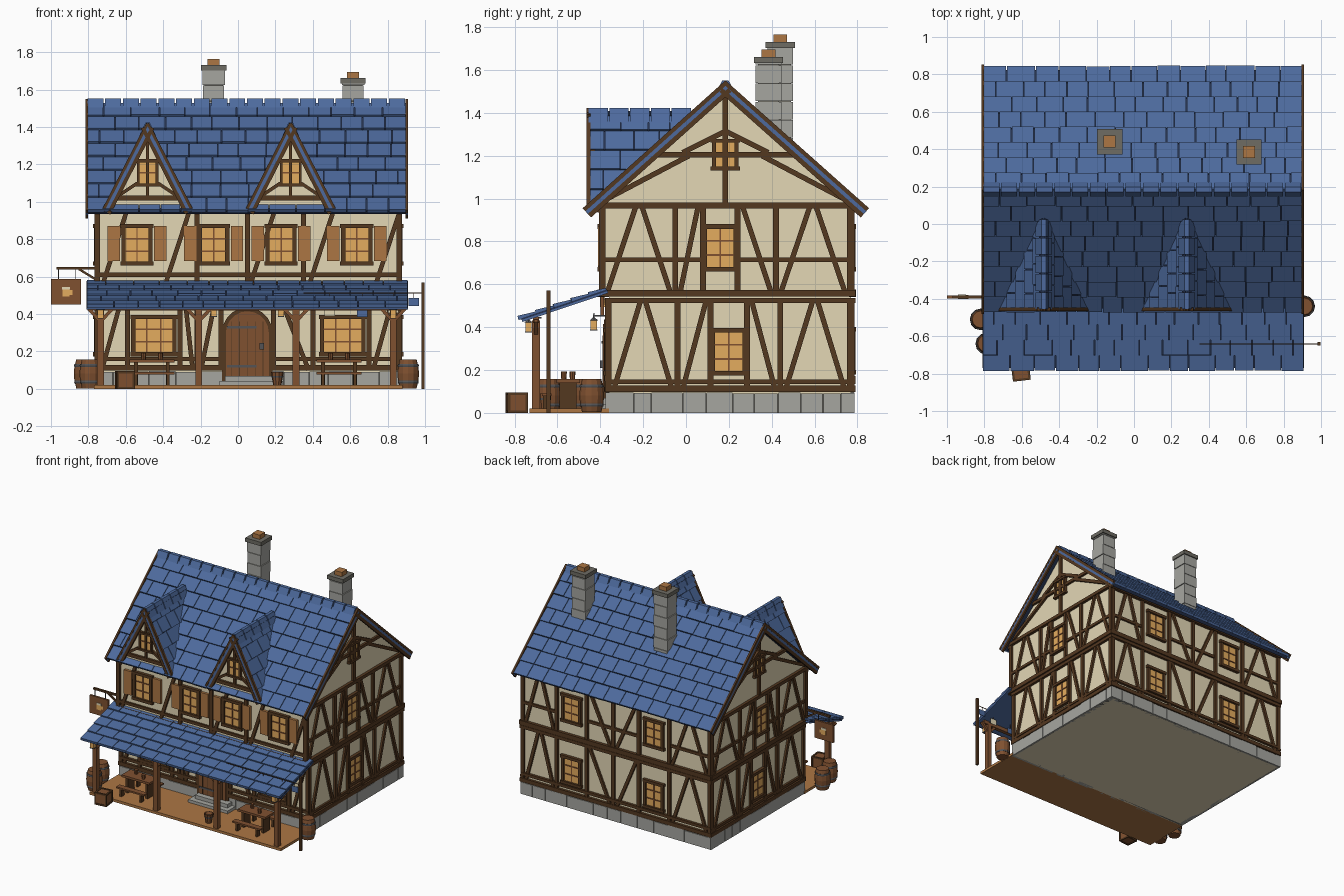
import bpy, bmesh, math, random
from mathutils import Matrix, Vector

if "Cube" in bpy.data.objects:
    bpy.data.objects.remove(bpy.data.objects["Cube"])

random.seed(4)
COLOURS = {"slate_blue": (77, 106, 157), "slate_gap": (38, 50, 78), "plaster": (227, 215, 181),
           "dark_timber": (84, 56, 32), "brown_wood": (128, 81, 48), "light_wood": (172, 118, 68),
           "amber_glass": (228, 172, 94), "light_stone": (166, 166, 160), "dark_stone": (110, 108, 100),
           "iron": (84, 84, 86)}
MATS, PARTS = {}, {}
for key, rgb in COLOURS.items():
    m = MATS[key] = bpy.data.materials.new(key)
    m.diffuse_color = [((c / 255 + .055) / 1.055) ** 2.4 for c in rgb] + [1]
    m.use_nodes = True
    m.node_tree.nodes["Principled BSDF"].inputs["Base Color"].default_value = m.diffuse_color
KEYS = list(COLOURS)


def part(name):
    return PARTS.setdefault(name, bmesh.new())


def frame(o, u, v, n):
    """Matrix with local axes u, v and outward n"""
    m = Matrix((Vector(u).normalized(), Vector(v).normalized(), Vector(n).normalized())).transposed().to_4x4()
    m.translation = o
    return m


def box(name, mat, lo, hi, M=Matrix()):
    lo, hi = Vector(lo), Vector(hi)
    bm = part(name)
    T = M @ Matrix.Translation((lo + hi) / 2) @ Matrix.Diagonal((*(hi - lo), 1))
    vs = bmesh.ops.create_cube(bm, size=1, matrix=T)["verts"]
    for f in {f for v in vs for f in v.link_faces}:
        f.material_index = KEYS.index(mat)


def bar(name, mat, M, a, b, w=.024, n0=-.01, n1=.017):
    """Straight beam on a wall from a to b in (u, v)"""
    a, b = Vector(a), Vector(b)
    d = b - a
    R = M @ Matrix.Translation((a.x, a.y, 0)) @ Matrix.Rotation(math.atan2(d.y, d.x), 4, 'Z')
    box(name, mat, (0, -w / 2, n0), (d.length, w / 2, n1), R)


def prism(name, mat, pts, M, n0, n1):
    bm = part(name)
    rings = [[bm.verts.new(M @ Vector((u, v, n))) for u, v in pts] for n in (n0, n1)]
    k = len(pts)
    fs = [bm.faces.new(r) for r in rings]
    fs += [bm.faces.new((rings[0][i], rings[0][(i + 1) % k], rings[1][(i + 1) % k], rings[1][i])) for i in range(k)]
    for f in fs:
        f.material_index = KEYS.index(mat)


def lathe(name, mat, prof, loc, n=12):
    bm = part(name)
    rings = [[bm.verts.new((loc[0] + r * math.cos(2 * math.pi * i / n), loc[1] + r * math.sin(2 * math.pi * i / n),
                            loc[2] + z)) for i in range(n)] for r, z in prof]
    fs = [bm.faces.new(rings[0]), bm.faces.new(rings[-1])]
    for a, b in zip(rings, rings[1:]):
        fs += [bm.faces.new((a[i], a[(i + 1) % n], b[(i + 1) % n], b[i])) for i in range(n)]
    for f in fs:
        f.material_index = KEYS.index(mat)


def tiles(name, M, start, end, length, rows, width=.13):
    """Rows of overlapping slates; end(v) gives the row end"""
    h = length / rows
    for r in range(rows):
        u, stop = start, end((r + .6) * h)
        first = True
        while u < stop - .01:
            w = width * random.uniform(.8, 1.2) * (.55 if first and r % 2 else 1)
            e = stop if stop - u - w < .04 else u + w
            T = M @ Matrix.Translation((0, r * h, 0)) @ Matrix.Rotation(-.09, 4, 'X')
            drop = random.uniform(0, .004)
            box(name, "slate_blue", (u + .002, -drop, -.008), (e - .002, h - .004, .012), T)
            u, first = e, False


# Wall frames: u along the wall, v up, n outward
X0, X1, YF, YB, RY, RZ = -.75, .86, -.36, .77, .184, 1.53
FRONT = frame((0, YF, 0), (1, 0, 0), (0, 0, 1), (0, -1, 0))
FRONT2 = frame((0, -.39, 0), (1, 0, 0), (0, 0, 1), (0, -1, 0))
BACK = frame((0, YB, 0), (1, 0, 0), (0, 0, 1), (0, 1, 0))
RIGHT = frame((X1, 0, 0), (0, 1, 0), (0, 0, 1), (1, 0, 0))
LEFT = frame((X0, 0, 0), (0, 1, 0), (0, 0, 1), (-1, 0, 0))

# Plaster body, with attic and jettied upper storey
prism("walls", "plaster", [(YF, 0), (YB, 0), (YB, .97), (RY, 1.49), (-.39, .97), (-.39, .54), (YF, .54)],
      RIGHT, 0, X0 - X1)

# Stone foundation
for M, a, b in ((FRONT, X0, X1), (BACK, X0, X1), (LEFT, YF, YB), (RIGHT, YF, YB)):
    box("foundation", "dark_stone", (a - .005, 0, -.02), (b + .005, .09, .005), M)
    u = a - .015
    while u < b:
        e = min(u + random.uniform(.08, .15), b + .015)
        box("foundation", "light_stone", (u + .0015, 0, -.02), (e - .0015, random.uniform(.09, .096), .016), M)
        u = e


def window(M, u, v, w, h, cols=2, rows=3, fr=.022):
    box("window_glass", "amber_glass", (u - w / 2, v - h / 2, -.01), (u + w / 2, v + h / 2, .008), M)
    for s in (-1, 1):
        bar("window_frames", "dark_timber", M, (u + s * w / 2, v - h / 2), (u + s * w / 2, v + h / 2), fr, -.01, .02)
        bar("window_frames", "dark_timber", M, (u - w / 2 - .016, v + s * h / 2), (u + w / 2 + .016, v + s * h / 2),
            fr, -.01, .024)
    for i in range(1, cols):
        x = u - w / 2 + w * i / cols
        bar("window_frames", "brown_wood", M, (x, v - h / 2), (x, v + h / 2), .008, 0, .013)
    for i in range(1, rows):
        y = v - h / 2 + h * i / rows
        bar("window_frames", "brown_wood", M, (u - w / 2, y), (u + w / 2, y), .008, 0, .013)


def framing(M, posts, kinds, v0, v1, rails=()):
    """Posts with braces between: A = pair, / and \\ = single, W = window without rail"""
    t = ("timber_frame", "dark_timber", M)
    for p in posts:
        bar(*t, (p, v0), (p, v1), .027)
    for a, b, k in zip(posts, posts[1:], kinds):
        for v in rails if k != "W" else ():
            bar(*t, (a, v), (b, v), .022, -.01, .014)
        a, b, m = a + .022, b - .022, (a + b) / 2
        if k == "A":
            bar(*t, (a, v0), (m - .012, v1), .024, -.01, .015)
            bar(*t, (b, v0), (m + .012, v1), .024, -.01, .015)
        elif k == "/":
            bar(*t, (a, v0), (b, v1), .024, -.01, .015)
        elif k == "\\":
            bar(*t, (b, v0), (a, v1), .024, -.01, .015)


# Gable ends
for M in (LEFT, RIGHT):
    framing(M, (-.362, -.04, .115, .285, .44, .765), "A/W\\A", .1, .52)
    framing(M, (-.39, -.05, .08, .24, .42, .765), "A/W\\A", .56, .97, (.715,))
    window(M, .2, .285, .15, .2)
    window(M, .16, .77, .145, .2)
    for v, w, n in ((.112, .03, .02), (.145, .02, .016), (.525, .024, .02), (.558, .032, .026), (.968, .026, .022)):
        bar("timber_frame", "dark_timber", M, (-.405, v) if v > .53 else (-.378, v), (.79, v), w, -.01, n)
    bar("timber_frame", "dark_timber", M, (RY, .97), (RY, 1.48), .026)
    bar("timber_frame", "dark_timber", M, (-.14, 1.205), (.508, 1.205), .024)
    for s in (-1, 1):
        bar("timber_frame", "dark_timber", M, (RY + s * .55, 1.0), (RY + s * .17, 1.2), .024)
        bar("timber_frame", "dark_timber", M, (RY + s * .2, 1.215), (RY, 1.315), .024)
    window(M, RY, 1.205, .105, .13, 2, 2, .018)

# Back wall
for v0, v1, rails in ((.1, .52, ()), (.56, .96, (.715,))):
    framing(BACK, (X0, -.4, -.14, .08, .31, .57, X1), "AW\\/WA", v0, v1, rails)
    for u in (-.27, .44):
        window(BACK, u, v0 + (.19 if v0 < .3 else .21), .15, .2)
for M in (BACK, FRONT):
    for v, w in ((.112, .03), (.16, .022), (.525, .024)):
        for a, b in (((X0, -.09), (.19, X1)) if M is FRONT and v < .5 else ((X0, X1),)):
            bar("timber_frame", "dark_timber", M, (a - .01, v), (b + .01, v), w, -.01, .02)
for M in (BACK, FRONT2):
    for v, w in ((.558, .034), (.95, .03)):
        bar("timber_frame", "dark_timber", M, (X0 - .018, v), (X1 + .018, v), w, -.01, .024)

# Front wall
framing(FRONT, (X0, -.59, -.31, -.22, -.09, .19, .4, .7, X1), "/W\\/W\\W/", .1, .52)
framing(FRONT2, (X0, -.22, .05, .35, X1), "    ", .56, .96, (.61,))
for a in (-.72, -.385, .07, .385, .74):
    bar("timber_frame", "dark_timber", FRONT2, (a, .57), (a + .125, .95), .024, -.01, .015)
for u in (-.45, .56):
    window(FRONT, u, .285, .22, .2, 3, 3)
for u in (-.54, -.13, .23, .635):
    window(FRONT2, u, .77, .145, .2)
    for s in (-1, 1):
        c = u + s * .125
        box("shutters", "light_wood", (c - .033, .685, 0), (c + .033, .87, .02), FRONT2)

# Arched door with hinges and step
def arch(r, top):
    return [(.05 - r, .03), (.05 + r, .03)] + [(.05 + r * math.cos(i * math.pi / 10),
                                                top + r * math.sin(i * math.pi / 10)) for i in range(11)]
prism("door_frame", "dark_timber", arch(.135, .30), FRONT, -.01, .022)
prism("door", "brown_wood", arch(.115, .30), FRONT, 0, .028)
for i in range(-2, 3):
    bar("door", "dark_timber", FRONT, (.05 + i * .042, .03), (.05 + i * .042, .36), .004, 0, .03)
for v in (.12, .33):
    bar("door_ironwork", "iron", FRONT, (-.06, v), (.1, v), .013, 0, .034)
box("door_ironwork", "iron", (.115, .21, .02), (.14, .245, .042), FRONT)
box("door_step", "light_stone", (-.1, -.47, .01), (.24, -.37, .042))
box("door_step", "light_stone", (-.07, -.43, .042), (.21, -.37, .07))

# Main roof: slab, slates, bargeboards, ridge caps
RX0, RX1 = -.815, .91
for s, eave in ((1, -.464), (-1, .836)):
    o = Vector((0, eave, .95))
    up = Vector((0, RY, RZ)) - o
    M = frame(o, (1, 0, 0), up, Vector((1, 0, 0)).cross(up) * s)
    L = up.length
    box("main_roof", "slate_gap", (RX0 + .012, .01, -.03), (RX1 - .012, L, -.006), M)
    tiles("main_roof", M, RX0 + .012, lambda v: RX1 - .012, L, 8, .13)
    for x in (RX0, RX1 - .014):
        box("bargeboards", "dark_timber", (x, -.01, -.042), (x + .014, L, -.02), M)
        box("bargeboards", "slate_blue", (x + .001, -.01, -.02), (x + .013, L, -.003), M)
        box("bargeboards", "dark_timber", (x, -.01, -.003), (x + .014, L + .012, .016), M)
for i in range(18):
    x = RX0 + .01 + i * .0948
    prism("ridge_caps", "slate_blue", [(RY - .04, 1.505), (RY, 1.532), (RY + .04, 1.505), (RY + .014, 1.552),
                                       (RY - .014, 1.552)], frame((x, 0, 0), (0, 1, 0), (0, 0, 1), (1, 0, 0)), 0, .085)

# Dormers
DF = frame((0, -.435, 0), (1, 0, 0), (0, 0, 1), (0, -1, 0))
HW, DZ, DA = .235, .95, 1.41
for c in (-.483, .282):
    prism("dormer_walls", "plaster", [(c - HW + .02, DZ), (c + HW - .02, DZ), (c, DA - .04)], DF, 0, -.47)
    window(DF, c, 1.155, .1, .13, 2, 2, .014)
    t = ("dormer_timber", "dark_timber", DF)
    bar(*t, (c - .19, 1.02), (c + .19, 1.02), .026)
    bar(*t, (c - .1, 1.22), (c + .1, 1.22), .018)
    bar(*t, (c, 1.02), (c, 1.36), .016)
    for s in (-1, 1):
        bar(*t, (c + s * .16, 1.03), (c + s * .055, 1.1), .018)
        o = Vector((c + s * HW, -.46, DZ))
        up = Vector((c, -.46, DA)) - o
        M = frame(o, (0, 1, 0), up, Vector((0, 1, 0)).cross(up) * s)
        L = up.length
        prism("dormer_roofs", "slate_gap", [(.012, 0), (.05, 0), (.52, L), (.012, L)], M, -.028, -.006)
        tiles("dormer_roofs", M, .012, lambda v: .03 + v / L * .5, L, 5, .12)
        box("dormer_bargeboards", "dark_timber", (-.005, 0, -.04), (.014, L, -.02), M)
        box("dormer_bargeboards", "slate_blue", (-.003, 0, -.02), (.012, L, -.003), M)
        box("dormer_bargeboards", "dark_timber", (-.005, 0, -.003), (.014, L + .008, .012), M)
    for i in range(5):
        prism("dormer_ridge_caps", "slate_blue", [(c - .044, DA - .055), (c + .044, DA - .055), (c + .012, DA + .014),
                                                  (c - .012, DA + .014)], DF, .02 - i * .097, -.07 - i * .097)

# Chimneys in staggered stone courses
for x, y, top in ((-.13, .44, 1.71), (.615, .385, 1.64)):
    z, i = 1.2, 0
    while z < top - .01:
        e, w = min(z + .085, top), .056 + .004 * (i % 2)
        box("chimneys", "light_stone", (x - w, y - .06, z), (x + w, y + .06, e - .003))
        z, i = e, i + 1
    box("chimneys", "dark_stone", (x - .05, y - .05, 1.2), (x + .05, y + .05, top))
    box("chimney_caps", "dark_stone", (x - .068, y - .068, top - .008), (x + .068, y + .068, top + .022))
    box("chimney_pots", "light_wood", (x - .032, y - .032, top + .02), (x + .032, y + .032, top + .055))

# Porch roof, posts and deck
o, up = Vector((0, -.78, .442)), Vector((0, .41, .138))
M = frame(o, (1, 0, 0), up, Vector((1, 0, 0)).cross(up))
box("porch_roof", "slate_gap", (RX0 + .005, .01, -.012), (RX1 - .002, up.length, -.004), M)
box("porch_roof", "slate_blue", (RX0 + .005, .01, -.022), (RX1 - .002, up.length, -.012), M)
tiles("porch_roof", M, RX0 + .005, lambda v: RX1 - .002, up.length, 5, .125)
box("porch_deck", "light_wood", (-.77, -.73, 0), (.88, -.36, .02))
box("porch_beam", "brown_wood", (-.78, -.715, .42), (.88, -.685, .448))
PF = frame((0, -.70, 0), (1, 0, 0), (0, 0, 1), (0, -1, 0))
for x in (-.735, -.21, .31, .83):
    box("porch_posts", "brown_wood", (x - .018, -.718, .01), (x + .018, -.682, .43))
    for s in (-1, 1):
        bar("porch_posts", "brown_wood", PF, (x, .36), (x + s * .065, .43), .018, -.01, .01)

# Lanterns
for x, y, z in ((-.735, -.735, .38), (.83, -.735, .38), (-.13, -.43, .39), (.23, -.43, .39)):
    box("lanterns", "amber_glass", (x - .015, y - .015, z), (x + .015, y + .015, z + .042))
    lathe("lanterns", "iron", [(.022, z + .042), (.004, z + .056), (.003, z + .075)], (x, y, 0), 6)
    box("lanterns", "iron", (x - .017, y - .017, z - .005), (x + .017, y + .017, z))
    box("lanterns", "iron", (x - .004, y, z + .06), (x + .004, y + .06, z + .067))

# Barrels, bucket and crate
for x, y in ((-.82, -.51), (-.79, -.64), (.91, -.44)):
    lathe("barrels", "brown_wood", [(.045, 0), (.055, .045), (.058, .078), (.055, .11), (.045, .155)], (x, y, .003))
    for z, r in ((.03, .054), (.118, .055)):
        lathe("barrels", "iron", [(r, z), (r + .002, z + .006), (r, z + .014)], (x, y, 0))
lathe("bucket", "brown_wood", [(.022, 0), (.034, .07), (.028, .07), (.02, .05)], (.21, -.66, .02), 10)
lathe("bucket", "iron", [(.031, .04), (.033, .05)], (.21, -.66, .02), 10)
C = Matrix.Translation((-.605, -.79, 0)) @ Matrix.Rotation(.12, 4, 'Z')
box("crate", "brown_wood", (-.043, -.043, .004), (.043, .043, .09), C)
for a in (-.042, .042):
    for b in (-.042, .042):
        box("crate", "dark_timber", (a - .006, b - .006, 0), (a + .006, b + .006, .094), C)
        box("crate", "dark_timber", (-.045, a - .006, .047 + b - .006), (.045, a + .006, .047 + b + .006), C)
        box("crate", "dark_timber", (a - .006, -.045, .047 + b - .006), (a + .006, .045, .047 + b + .006), C)

# Tables with benches and mugs
for x in (-.46, .54):
    box("tables", "brown_wood", (x - .12, -.605, .14), (x + .12, -.495, .157))
    for s in (-1, 1):
        box("tables", "dark_timber", (x + s * .085 - .01, -.59, .02), (x + s * .085 + .01, -.51, .14))
        yb = -.55 + s * .1
        box("benches", "brown_wood", (x - .12, yb - .022, .078), (x + .12, yb + .022, .09))
        for t in (-.085, .085):
            box("benches", "dark_timber", (x + t - .008, yb - .018, .02), (x + t + .008, yb + .018, .08))
        lathe("mugs", "brown_wood", [(.012, 0), (.014, .035)], (x + s * .045, -.55 - s * .02, .157), 8)

# Hanging sign with a mug emblem
SF = frame((0, -.39, 0), (1, 0, 0), (0, 0, 1), (0, -1, 0))
bar("sign_bracket", "dark_timber", SF, (-.97, .645), (-.75, .645), .014, -.008, .008)
bar("sign_bracket", "dark_timber", SF, (-.85, .64), (-.76, .585), .012, -.006, .006)
for x in (-.96, -.87):
    bar("sign_bracket", "iron", SF, (x, .58), (x, .645), .005, -.003, .003)
box("sign", "brown_wood", (-1, .45, -.008), (-.84, .588, .008), SF)
box("sign", "amber_glass", (-.938, .493, -.011), (-.9, .535, .011), SF)
box("sign", "plaster", (-.94, .53, -.012), (-.898, .545, .012), SF)
box("sign", "amber_glass", (-.9, .503, -.0105), (-.885, .528, .0105), SF)

# Flag pole with a line of pennants
box("flag_pole", "dark_timber", (.98, -.65, 0), (.998, -.632, .57))
LF = frame((0, -.641, 0), (1, 0, 0), (0, 0, 1), (0, -1, 0))
bar("pennant_line", "dark_timber", LF, (.35, .512), (.985, .512), .004, -.002, .002)
for x, z, m in ((.94, .487, "slate_blue"), (.83, .45, "plaster"), (.665, .43, "slate_blue"), (.49, .435, "plaster")):
    box("pennants", m, (x - .028, z - .045, -.002), (x + .028, z, .002), LF)
    bar("pennant_line", "dark_timber", LF, (x, z), (x, .512), .003, -.001, .001)

# Turn every part into an object
for name, bm in PARTS.items():
    bmesh.ops.recalc_face_normals(bm, faces=bm.faces)
    used = sorted({f.material_index for f in bm.faces})
    me = bpy.data.meshes.new(name)
    for i in used:
        me.materials.append(MATS[KEYS[i]])
    for f in bm.faces:
        f.material_index = used.index(f.material_index)
    bm.to_mesh(me)
    bpy.context.collection.objects.link(bpy.data.objects.new(name, me))
